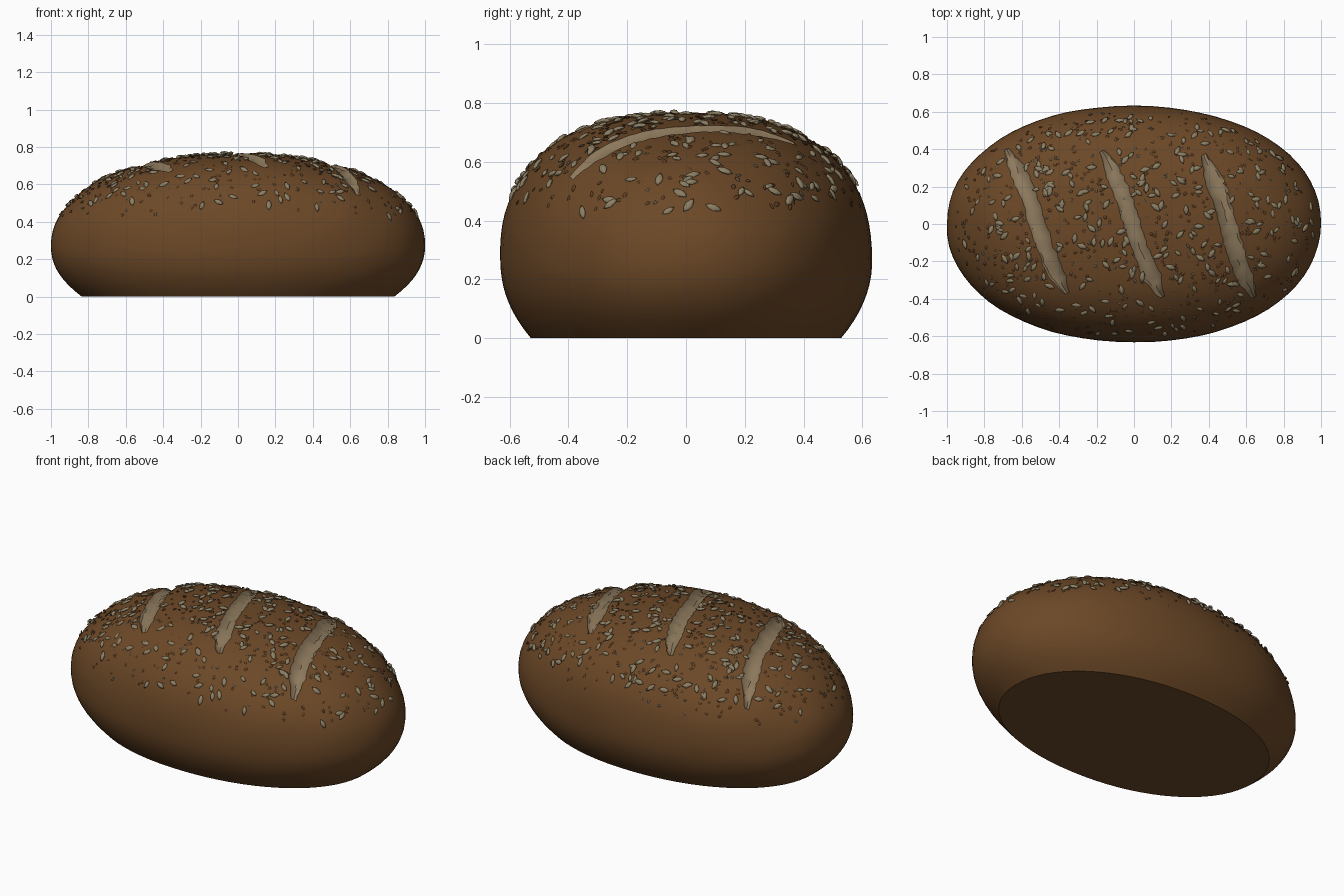
import bpy, bmesh, math, random
from mathutils import Vector, Matrix, noise

if "Cube" in bpy.data.objects:
    bpy.data.objects.remove(bpy.data.objects["Cube"])

random.seed(7)
WAIST, TOP, P = 0.27, 0.765, 2.1


def material(name, rgb):
    m = bpy.data.materials.new(name)
    m.diffuse_color = (*rgb, 1)
    m.use_nodes = True
    m.node_tree.nodes["Principled BSDF"].inputs["Base Color"].default_value = m.diffuse_color
    return m


crust = material("crust brown", (0.15, 0.065, 0.02))
crumb = material("crumb tan", (0.27, 0.195, 0.11))
pale = material("pale seed", (0.26, 0.21, 0.125))
brown = material("brown seed", (0.105, 0.045, 0.015))
grey = material("grey seed", (0.10, 0.075, 0.045))


def half_sizes(z):
    """Half length and half width of the loaf at a height."""
    if z < WAIST:
        k = 1 - 0.165 * ((WAIST - z) / WAIST) ** 2.2
        return k, 0.632 * k
    s = min((z - WAIST) / (TOP - WAIST), 1)
    return (1 - s ** 2.15) ** (1 / 2.15), 0.632 * (1 - s ** 2.4) ** (1 / 2.4)


def top_z(x, y):
    """Height of the upper crust above a point."""
    lo, hi = WAIST, TOP - 1e-6
    for _ in range(26):
        z = (lo + hi) / 2
        a, b = half_sizes(z)
        if (abs(x) / a) ** P + (abs(y) / b) ** P < 1:
            lo = z
        else:
            hi = z
    return lo


def finish(bm, name, mats, angle=40):
    bmesh.ops.recalc_face_normals(bm, faces=bm.faces)
    me = bpy.data.meshes.new(name)
    bm.to_mesh(me)
    bm.free()
    for m in mats:
        me.materials.append(m)
    me.polygons.foreach_set("use_smooth", [True] * len(me.polygons))
    me.set_sharp_from_angle(angle=math.radians(angle))
    ob = bpy.data.objects.new(name, me)
    bpy.context.collection.objects.link(ob)
    return ob


def skin(bm, rings):
    """Join closed rings of vertices with quads."""
    for r, q in zip(rings, rings[1:]):
        n = len(r)
        for i in range(n):
            bm.faces.new((r[i], r[(i + 1) % n], q[(i + 1) % n], q[i]))


# Loaf: stacked rounded rings, flat underneath
N = 72
heights = [WAIST * i / 9 for i in range(9)]
heights += [WAIST + (TOP - WAIST) * (1 - (1 - i / 26) ** 2.2) for i in range(26)]
bm = bmesh.new()
rings = []
for z in heights:
    a, b = half_sizes(z)
    ring = []
    for i in range(N):
        t = 2 * math.pi * i / N
        c, s = math.cos(t), math.sin(t)
        x = a * math.copysign(abs(c) ** (2 / P), c)
        y = b * math.copysign(abs(s) ** (2 / P), s)
        lump = 0.006 * noise.noise(Vector((x, y, z)) * 4) * min(z / 0.15, 1)
        ring.append(bm.verts.new((x * (1 + lump), y * (1 + lump), z + lump)))
    rings.append(ring)
skin(bm, rings)
bm.faces.new(rings[0])
pole = bm.verts.new((0, 0, TOP))
for i in range(N):
    bm.faces.new((rings[-1][i], rings[-1][(i + 1) % N], pole))
loaf = finish(bm, "loaf", [crust, crumb])

# Scored slashes: ragged troughs that follow the crust, cut out of the loaf
SLASHES = [((-0.68, 0.40), (-0.36, -0.37)), ((-0.17, 0.39), (0.15, -0.39)),
           ((0.37, 0.37), (0.64, -0.39))]
for k, (p0, p1) in enumerate(SLASHES):
    p0, p1 = Vector(p0), Vector(p1)
    side = Vector((p0.y - p1.y, p1.x - p0.x)).normalized()
    bm = bmesh.new()
    rings = []
    for i in range(31):
        t = i / 30
        taper = min(1, 0.3 + 5 * min(t, 1 - t))
        mid = p0.lerp(p1, t) + side * (0.012 * math.sin(2 * math.pi * t)
                                       + random.uniform(-0.004, 0.004))
        w = 0.056 * taper * random.uniform(0.9, 1.1)
        ring = []
        for v, up in ((-1, 0.012), (-0.6, -0.012), (0, -0.023), (0.6, -0.012),
                      (1, 0.012), (1, 0.12), (-1, 0.12)):
            q = mid + side * v * w
            dz = up + (random.uniform(-0.004, 0.004) if up < 0 else 0)
            ring.append(bm.verts.new((q.x, q.y, top_z(q.x, q.y) + dz)))
        rings.append(ring)
    skin(bm, rings)
    bm.faces.new(rings[0])
    bm.faces.new(rings[-1])
    for f in bm.faces:
        f.material_index = 1
    cutter = finish(bm, "slash_cutter", [crust, crumb])
    cutter.hide_render = True
    mod = loaf.modifiers.new("slash", 'BOOLEAN')
    mod.operation, mod.solver, mod.object = 'DIFFERENCE', 'EXACT', cutter
    bpy.context.view_layer.objects.active = loaf
    bpy.ops.object.modifier_apply(modifier=mod.name)
    bpy.data.objects.remove(cutter)
loaf.data.set_sharp_from_angle(angle=math.radians(35))


def near_slash(p, gap):
    for p0, p1 in SLASHES:
        a, d = Vector(p0), Vector(p1) - Vector(p0)
        t = max(0, min(1, (p - a).dot(d) / d.length_squared))
        if (p - a - d * t).length < gap:
            return True
    return False


def add_seed(bm, x, y, length, width, thick, sides):
    """One pointed seed lying on the crust."""
    e = 0.01
    n = Vector((top_z(x - e, y) - top_z(x + e, y),
                top_z(x, y - e) - top_z(x, y + e), 2 * e)).normalized()
    frame = (Matrix.Translation(Vector((x, y, top_z(x, y))) + n * thick * 0.25)
             @ n.to_track_quat('Z', 'Y').to_matrix().to_4x4()
             @ Matrix.Rotation(random.uniform(0, 2 * math.pi), 4, 'Z')
             @ Matrix.Rotation(random.uniform(-0.15, 0.15), 4, 'Y'))
    rings = []
    for u, r in ((-0.62, 0.6), (-0.1, 1), (0.5, 0.75)):
        rings.append([bm.verts.new(frame @ Vector((
            u * length / 2, r * width / 2 * math.cos(2 * math.pi * i / sides),
            r * thick / 2 * math.sin(2 * math.pi * i / sides)))) for i in range(sides)])
    skin(bm, rings)
    for u, r in ((-1, rings[0]), (1, rings[-1])):
        tip = bm.verts.new(frame @ Vector((u * length / 2, 0, 0)))
        for i in range(sides):
            bm.faces.new((r[i], r[(i + 1) % sides], tip))


def scatter(name, mat, count, length, ratio, sides):
    bm = bmesh.new()
    done = 0
    while done < count:
        x, y = random.uniform(-0.96, 0.96), random.uniform(-0.6, 0.6)
        if abs(x) ** P + (abs(y) / 0.632) ** P > 0.93:
            continue
        # Seeds thin out down the flanks and stay off the slashes
        z = top_z(x, y)
        if random.random() > (z - 0.38) / 0.12 or near_slash(Vector((x, y)), 0.055):
            continue
        size = length * random.uniform(0.8, 1.2)
        add_seed(bm, x, y, size, size * ratio, size * 0.3, sides)
        done += 1
    finish(bm, name, [mat], 60)


# Seed topping
scatter("large_seeds", pale, 270, 0.054, 0.47, 8)
scatter("small_brown_seeds", brown, 430, 0.026, 0.55, 6)
scatter("small_grey_seeds", grey, 170, 0.024, 0.55, 6)
